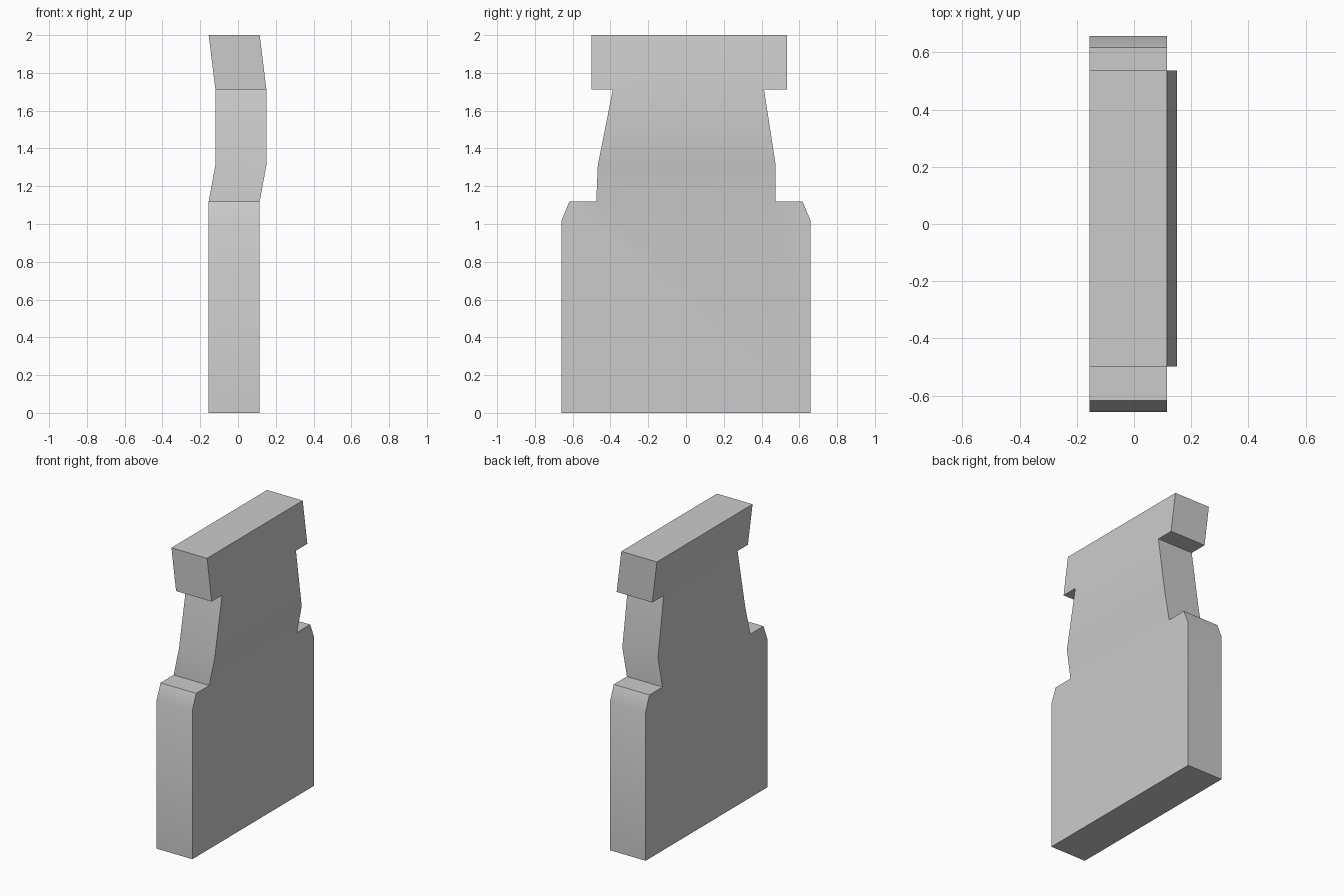
import bpy, bmesh, math

if "Cube" in bpy.data.objects:
    bpy.data.objects.remove(bpy.data.objects["Cube"])

# Silhouette rows: z, left y, right y, x centre (the slab bends sideways)
ROWS = [
    (0.00, -0.658, 0.658, -0.02),
    (1.02, -0.658, 0.658, -0.02),
    (1.12, -0.617, 0.617, -0.02),
    (1.12, -0.475, 0.475, -0.02),
    (1.31, -0.467, 0.475, 0.015),
    (1.713, -0.387, 0.413, 0.015),
    (1.713, -0.499, 0.536, 0.015),
    (2.00, -0.499, 0.536, -0.02),
]
# Flat panels of the broad sides: base, lower neck, neck, head
BANDS = [(0, 1, 2, 3), (3, 4), (4, 5), (5, 6, 7)]
HALF = 0.135

bm = bmesh.new()


def grid(side):
    """Left and right outline vertices for one broad side."""
    left = [bm.verts.new((c + side * HALF, a, z)) for z, a, b, c in ROWS]
    right = [bm.verts.new((c + side * HALF, b, z)) for z, a, b, c in ROWS]
    return left, right


back, front = grid(-1), grid(1)

# Broad sides
for left, right in (back, front):
    for band in BANDS:
        bm.faces.new([left[i] for i in band] + [right[i] for i in reversed(band)])

# Narrow rim all around
loops = [left + right[::-1] for left, right in (back, front)]
n = len(loops[0])
for i in range(n):
    j = (i + 1) % n
    bm.faces.new((loops[0][i], loops[0][j], loops[1][j], loops[1][i]))

bmesh.ops.recalc_face_normals(bm, faces=bm.faces)
mesh = bpy.data.meshes.new("bent_slab")
bm.to_mesh(mesh)
bm.free()
slab = bpy.data.objects.new("bent_slab", mesh)
bpy.context.collection.objects.link(slab)

# Soft shading over the gentle bends, sharp corners kept
bpy.context.view_layer.objects.active = slab
slab.select_set(True)
bpy.ops.object.shade_smooth_by_angle(angle=math.radians(30))
